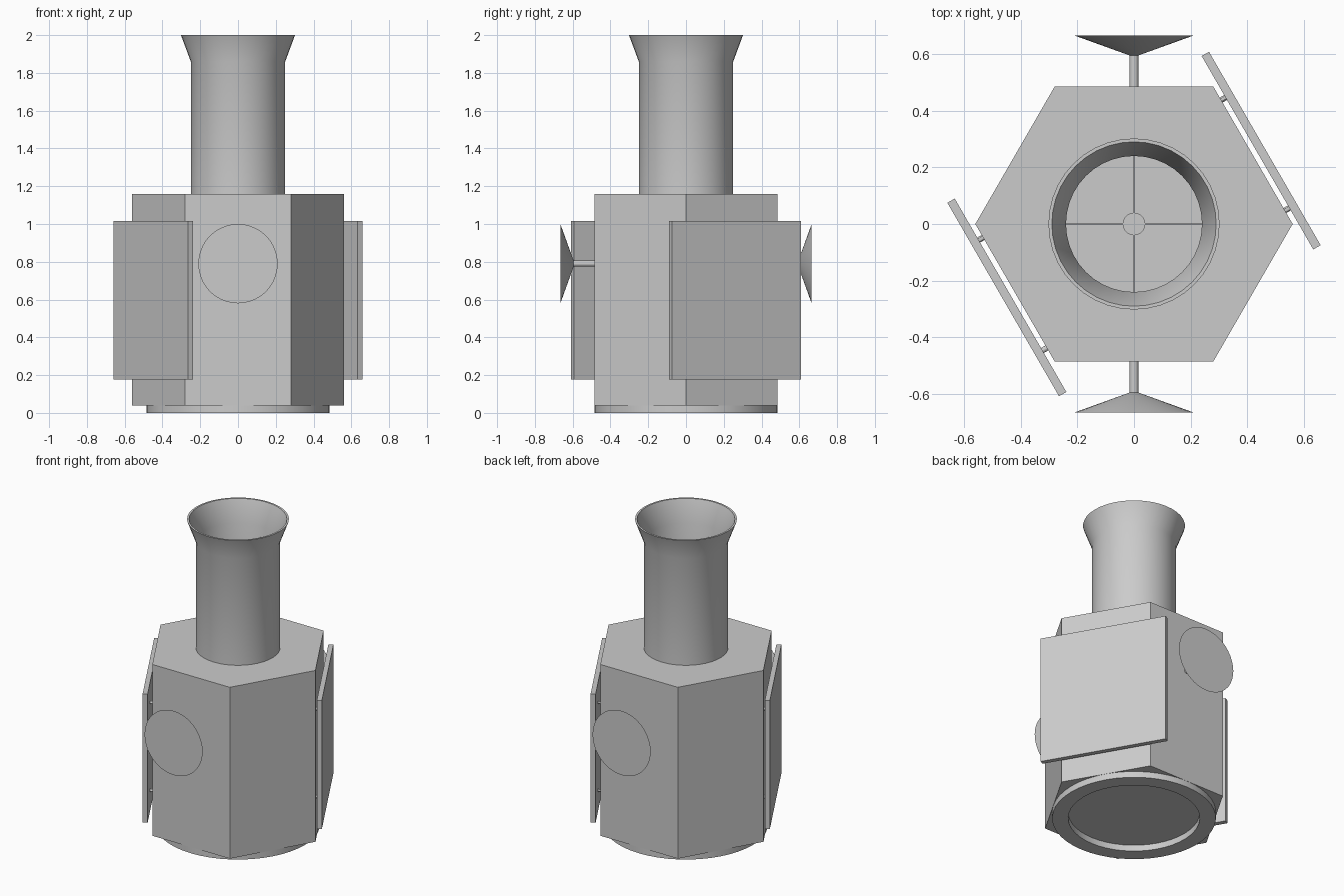
import bpy, bmesh
from math import radians, cos, sin, pi
from mathutils import Matrix, Vector

if "Cube" in bpy.data.objects:
    bpy.data.objects.remove(bpy.data.objects["Cube"])


def finish(name, bm, smooth=True):
    bmesh.ops.recalc_face_normals(bm, faces=bm.faces)
    me = bpy.data.meshes.new(name)
    bm.to_mesh(me)
    bm.free()
    ob = bpy.data.objects.new(name, me)
    bpy.context.collection.objects.link(ob)
    if smooth:
        bpy.ops.object.select_all(action='DESELECT')
        ob.select_set(True)
        bpy.context.view_layer.objects.active = ob
        bpy.ops.object.shade_smooth_by_angle(angle=radians(30))
    return ob


def lathe(name, profile, n=40):
    """Revolve a closed (radius, z) profile around z."""
    bm = bmesh.new()
    rings = [[bm.verts.new((r * cos(2 * pi * i / n), r * sin(2 * pi * i / n), z))
              for i in range(n)] for r, z in profile]
    for a, b in zip(rings, rings[1:] + rings[:1]):
        for i in range(n):
            j = (i + 1) % n
            bm.faces.new((a[i], a[j], b[j], b[i]))
    return finish(name, bm)


def cone(name, r1, r2, start, end, n=40, smooth=True):
    """Capped cone or cylinder between two points."""
    a, b = Vector(start), Vector(end)
    rot = (b - a).to_track_quat('Z', 'Y').to_matrix().to_4x4()
    bm = bmesh.new()
    bmesh.ops.create_cone(bm, cap_ends=True, segments=n, radius1=r1, radius2=r2,
                          depth=(b - a).length,
                          matrix=Matrix.Translation((a + b) / 2) @ rot)
    return finish(name, bm, smooth)


def box(name, size, loc, turn=0):
    """Box placed at loc, then turned about the world z axis."""
    bm = bmesh.new()
    bmesh.ops.create_cube(bm, size=1, matrix=Matrix.Rotation(turn, 4, 'Z')
                          @ Matrix.Translation(loc) @ Matrix.Diagonal((*size, 1)))
    return finish(name, bm, False)


# hexagonal body, one corner on the x axis
bm = bmesh.new()
low = [bm.verts.new((0.56 * cos(i * pi / 3), 0.56 * sin(i * pi / 3), 0.04)) for i in range(6)]
base = bm.faces.new(low)
top = bmesh.ops.extrude_face_region(bm, geom=[base], use_keep_orig=True)
bmesh.ops.translate(bm, vec=(0, 0, 1.12),
                    verts=[v for v in top['geom'] if isinstance(v, bmesh.types.BMVert)])
finish("body", bm, False)

# docking ring under the body
lathe("base_ring", [(0.485, 0), (0.485, 0.04), (0.39, 0.04), (0.39, 0)], 48)

# open telescope tube with flared mouth
lathe("telescope_tube", [(0.25, 1.16), (0.25, 1.86), (0.302, 2.0),
                         (0.29, 2.0), (0.24, 1.86), (0.24, 1.16)])

# small mirror held by crossed vanes in the tube
cone("secondary_mirror", 0.04, 0.04, (0, 0, 1.73), (0, 0, 1.79), 24)
for i in range(2):
    box(f"mirror_vane_{i}", (0.484, 0.006, 0.03), (0, 0, 1.775), i * pi / 2)

# flat panels on stand-off struts, on two opposite faces
for side, turn in (("right", radians(30)), ("left", radians(210))):
    box(f"{side}_panel", (0.03, 0.788, 0.84), (0.518, 0, 0.597), turn)
    m = Matrix.Rotation(turn, 3, 'Z')
    for t in (-0.225, 0.225):
        for z in (0.31, 0.885):
            cone(f"{side}_panel_strut", 0.01, 0.01,
                 m @ Vector((0.475, t, z)), m @ Vector((0.51, t, z)), 12)

# dish antennas on rods, front and back
for side, s in (("front", -1), ("back", 1)):
    cone(f"{side}_dish_rod", 0.016, 0.016, (0, s * 0.47, 0.79), (0, s * 0.6, 0.79), 16)
    cone(f"{side}_dish", 0.016, 0.21, (0, s * 0.595, 0.79), (0, s * 0.665, 0.79))
